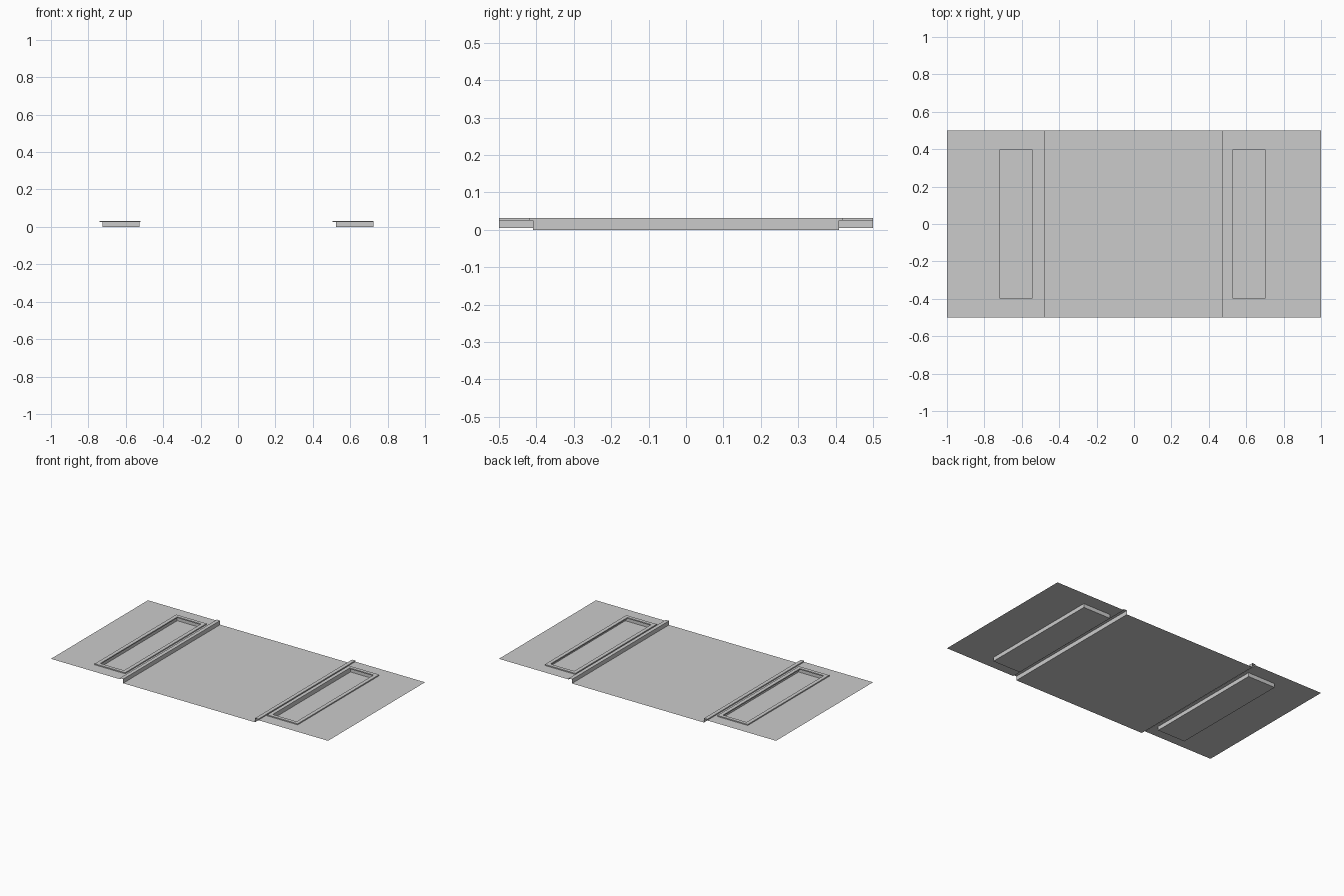
import bpy
import bmesh

cube = bpy.data.objects.get("Cube")
if cube:
    bpy.data.objects.remove(cube, do_unlink=True)

concrete = bpy.data.materials.new("concrete grey")
concrete.use_nodes = True
GREY = (0.6, 0.6, 0.6, 1)
concrete.diffuse_color = GREY
concrete.node_tree.nodes["Principled BSDF"].inputs["Base Color"].default_value = GREY

ROAD_Z, WALK_Z, TOP_Z = 0.005, 0.025, 0.032
HALF = 0.5


def finish(name, bm):
    mesh = bpy.data.meshes.new(name)
    bm.to_mesh(mesh)
    bm.free()
    mesh.materials.append(concrete)
    obj = bpy.data.objects.new(name, mesh)
    bpy.context.collection.objects.link(obj)
    return obj


def loop(bm, x0, x1, y, z):
    """Rectangle of four vertices, counter-clockwise from above."""
    return [bm.verts.new(p) for p in
            ((x0, -y, z), (x1, -y, z), (x1, y, z), (x0, y, z))]


def bridge(bm, a, b):
    for i in range(4):
        j = (i + 1) % 4
        bm.faces.new((a[i], a[j], b[j], b[i]))


def strip(name, profile):
    """Sheet extruded along y from an (x, z) profile."""
    bm = bmesh.new()
    rows = [[bm.verts.new((x, y, z)) for y in (-HALF, HALF)] for x, z in profile]
    for a, b in zip(rows, rows[1:]):
        bm.faces.new((a[0], b[0], b[1], a[1]))
    return finish(name, bm)


def sidewalk(name, x0, x1, hole):
    """Flat sheet with a rectangular opening for the basin."""
    bm = bmesh.new()
    bridge(bm, loop(bm, x0, x1, HALF, WALK_Z), loop(bm, *hole, WALK_Z))
    return finish(name, bm)


def basin(name, hole):
    """Open box sunk below the sidewalk."""
    bm = bmesh.new()
    floor = loop(bm, *hole, 0)
    bm.faces.new(floor)
    bridge(bm, loop(bm, *hole, WALK_Z), floor)
    return finish(name, bm)


def rim(name, x0, x1):
    """Raised rectangular frame around the basin."""
    bm = bmesh.new()
    outer, inner = (x0, x1, 0.42), (x0 + 0.024, x1 - 0.024, 0.397)
    rings = [loop(bm, *r, z) for r, z in
             ((outer, WALK_Z), (outer, TOP_Z), (inner, TOP_Z), (inner, WALK_Z))]
    for a, b in zip(rings, rings[1:] + rings[:1]):
        bridge(bm, a, b)
    return finish(name, bm)


# Road between the two curbs
strip("road", [(-0.479, ROAD_Z), (0.473, ROAD_Z)])

# Curbs: a low lip above the sidewalk, then a drop to the road
strip("right_curb", [(-0.503, WALK_Z), (-0.503, TOP_Z), (-0.479, TOP_Z), (-0.479, ROAD_Z)])
strip("left_curb", [(0.473, ROAD_Z), (0.473, TOP_Z), (0.497, TOP_Z), (0.497, WALK_Z)])

# Sidewalks with sunken, framed planting beds
for side, walk, hole, frame in (
        ("right", (-1, -0.503), (-0.725, -0.526, 0.409), (-0.74, -0.521)),
        ("left", (0.497, 1), (0.525, 0.724, 0.409), (0.505, 0.725))):
    sidewalk(side + "_sidewalk", *walk, hole)
    basin(side + "_basin", hole)
    rim(side + "_rim", *frame)
